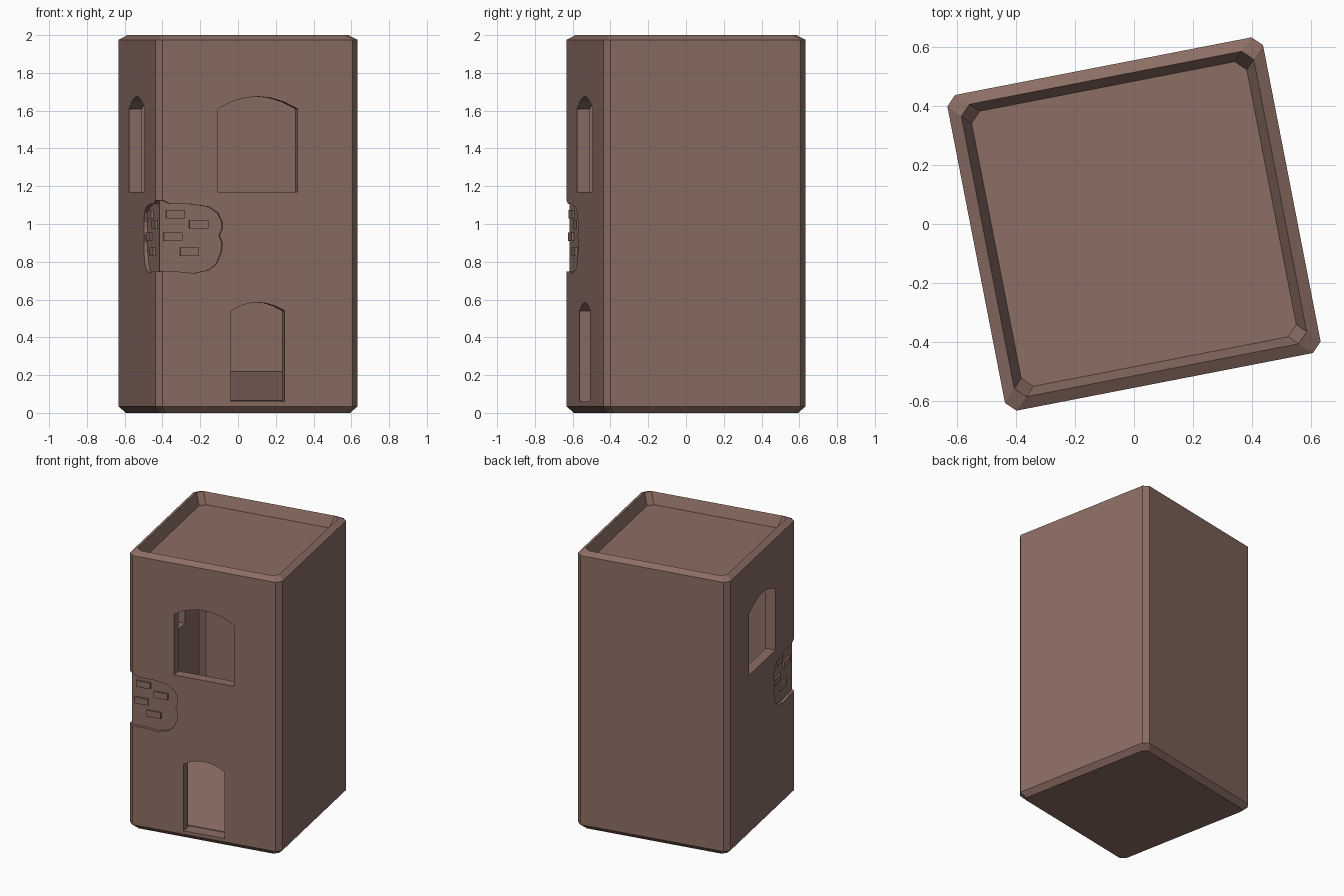
import bpy, bmesh, math
from mathutils import Matrix

if "Cube" in bpy.data.objects:
    bpy.data.objects.remove(bpy.data.objects["Cube"])

TURN = Matrix.Rotation(math.radians(11), 4, 'Z')      # whole tower is turned slightly
SWAP = Matrix(((0, 1, 0, 0), (1, 0, 0, 0), (0, 0, 1, 0), (0, 0, 0, 1)))  # front side -> left side

clay = bpy.data.materials.new("brown_clay")
clay.diffuse_color = (0.262, 0.155, 0.127, 1)
clay.use_nodes = True
clay.node_tree.nodes["Principled BSDF"].inputs["Base Color"].default_value = clay.diffuse_color


def finish(name, bm):
    bmesh.ops.recalc_face_normals(bm, faces=bm.faces)
    me = bpy.data.meshes.new(name)
    bm.to_mesh(me)
    bm.free()
    me.materials.append(clay)
    ob = bpy.data.objects.new(name, me)
    bpy.context.collection.objects.link(ob)
    return ob


def skin(name, rings):
    """Closed solid through a list of equal-length point rings."""
    bm = bmesh.new()
    loops = [[bm.verts.new(p) for p in ring] for ring in rings]
    n = len(loops[0])
    for a, b in zip(loops, loops[1:]):
        for i in range(n):
            j = (i + 1) % n
            bm.faces.new((a[i], a[j], b[j], b[i]))
    bm.faces.new(loops[0][::-1])
    bm.faces.new(loops[-1])
    return finish(name, bm)


def ring(h, z, c=0.033, slope=0.0):
    """Square with cut corners; slope tilts it upward to the back."""
    k = h - c
    pts = [(-k, -h), (k, -h), (h, -k), (h, k), (k, h), (-k, h), (-h, k), (-h, -k)]
    return [(x, y, z + slope * (y + h)) for x, y in pts]


def carve(body, cutter):
    m = body.modifiers.new("carve", 'BOOLEAN')
    m.operation = 'DIFFERENCE'
    m.solver = 'EXACT'
    m.object = cutter
    bpy.context.view_layer.objects.active = body
    bpy.ops.object.modifier_apply(modifier=m.name)
    bpy.data.objects.remove(cutter)


def prism(name, profile, y0, y1, left=False):
    """Extrude an (x, z) profile through the front wall, or swapped to the left wall."""
    ob = skin(name, [[(x, y, z) for x, z in profile] for y in (y0, y1)])
    if left:
        ob.data.transform(SWAP)
        ob.data.flip_normals()
    return ob


def arch(half, z0, z1, z2, n=6):
    pts = [(-half, z0), (half, z0)]
    for i in range(n + 1):
        t = 1 - 2 * i / n
        pts.append((half * t, z1 + (z2 - z1) * (1 - t * t)))
    return pts


# Tower shell with bevelled base, sloping rim and sunken roof
tower = skin("tower_walls", [ring(0.512, 0, 0.03), ring(0.545, 0.035), ring(0.545, 1.975),
                             ring(0.505, 2.0, 0.035), ring(0.475, 1.92, 0.035)])

# Hollow inside with a floor ramp rising to the back
carve(tower, skin("hollow", [ring(0.475, 0.062, 0.035, 0.165), ring(0.475, 1.87, 0.035)]))

# Doorway at the front, windows at the front and left
carve(tower, prism("door_cut", arch(0.146, 0.06, 0.54, 0.585), -0.7, -0.46))
for left in (False, True):
    carve(tower, prism("window_cut", arch(0.214, 1.17, 1.61, 1.675), -0.7, -0.44, left))

# Broken plaster patch wrapping the front left corner
patch = [(-0.7, 1.13), (-0.51, 1.125), (-0.47, 1.105), (-0.36, 1.105), (-0.26, 1.09),
         (-0.215, 1.06), (-0.19, 1.01), (-0.19, 0.975), (-0.205, 0.94), (-0.19, 0.90),
         (-0.195, 0.85), (-0.22, 0.79), (-0.26, 0.757), (-0.34, 0.74), (-0.43, 0.748), (-0.7, 0.748)]
for left in (False, True):
    carve(tower, prism("patch_cut", patch, -0.7, -0.525, left))
tower.data.transform(TURN)

# Exposed bricks in the patch: (distance along wall on front, on left, bottom height)
for xf, xl, z in ((-0.44, -0.30, 1.03), (-0.315, -0.42, 0.975),
                  (-0.455, -0.27, 0.91), (-0.365, -0.36, 0.83)):
    for x, left in ((xf, False), (xl, True)):
        quad = [(x - 0.05, z), (x + 0.05, z), (x + 0.05, z + 0.045), (x - 0.05, z + 0.045)]
        brick = prism("brick", quad, -0.538, -0.515, left)
        brick.data.transform(TURN)
